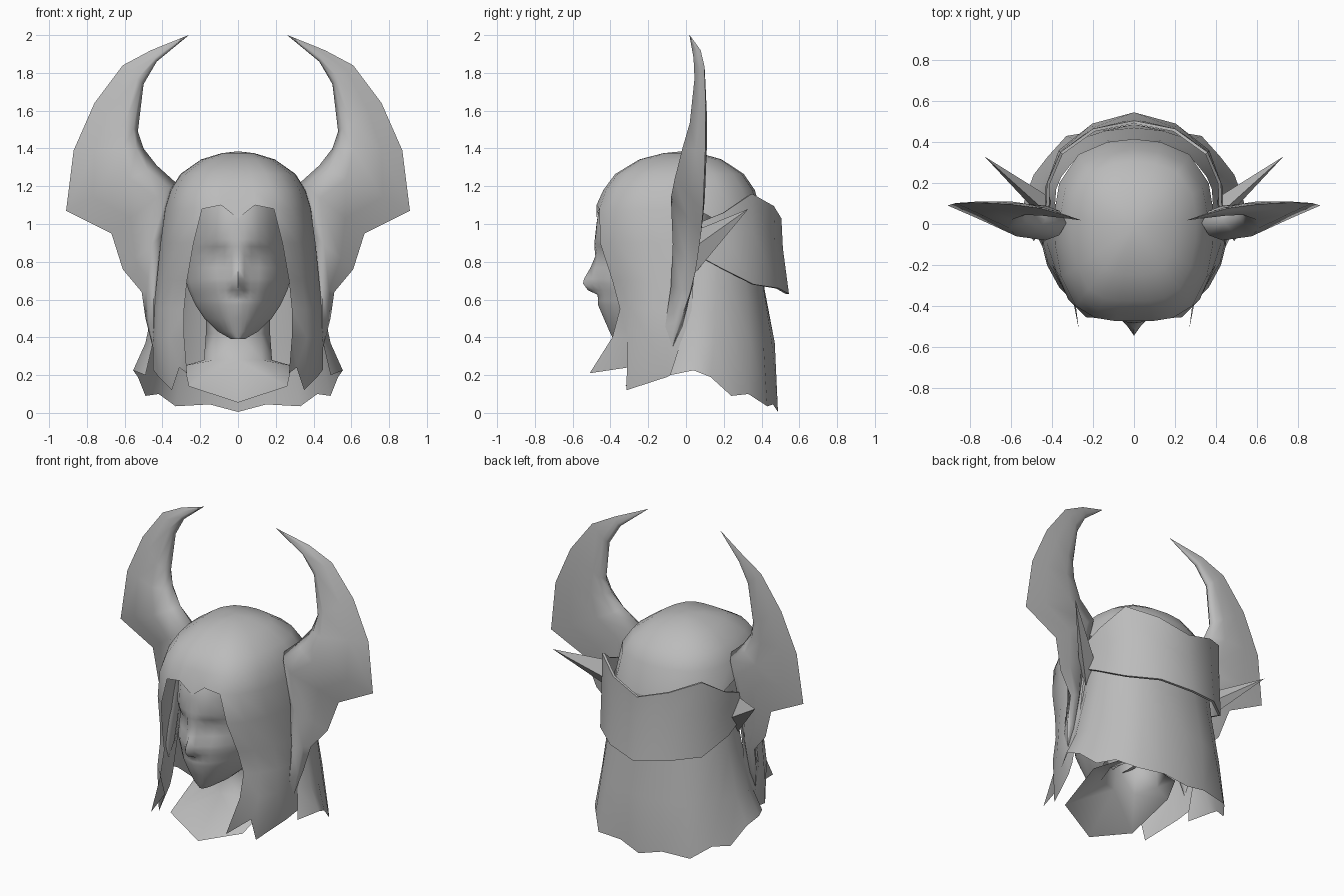
import bpy, bmesh
from mathutils import Vector

grey = bpy.data.materials.new("plain_grey")
grey.diffuse_color = (0.5, 0.5, 0.5, 1)


def loft(name, rows, closed=False, shell=True, angle=0.8, thick=0.0):
    """Skin rows of points (None = gap) for the +x half, then mirror."""
    bm = bmesh.new()
    grid = [[bm.verts.new(p) if p else None for p in r] for r in rows]
    n = len(rows[0])
    for a, b in zip(grid, grid[1:]):
        for i in range(n if closed else n - 1):
            q = [a[i], a[(i + 1) % n], b[(i + 1) % n], b[i]]
            if all(q):
                bm.faces.new(q)
    bmesh.ops.remove_doubles(bm, verts=bm.verts, dist=0.0005)
    bmesh.ops.recalc_face_normals(bm, faces=bm.faces)
    if shell:  # open shells face away from the vertical axis
        out = sum(f.normal.dot(Vector((f.calc_center_median().x, f.calc_center_median().y, 0)))
                  * f.calc_area() for f in bm.faces)
        if out < 0:
            bmesh.ops.reverse_faces(bm, faces=bm.faces)
    me = bpy.data.meshes.new(name)
    bm.to_mesh(me)
    bm.free()
    ob = bpy.data.objects.new(name, me)
    bpy.context.collection.objects.link(ob)
    me.materials.append(grey)
    m = ob.modifiers.new("mirror", 'MIRROR')
    m.use_clip = True
    if thick:
        s = ob.modifiers.new("thickness", 'SOLIDIFY')
        s.thickness = thick
    bpy.context.view_layer.objects.active = ob
    ob.select_set(True)
    bpy.ops.object.convert(target='MESH')
    bpy.ops.object.shade_smooth_by_angle(angle=angle)
    ob.select_set(False)
    return ob


# Hair cap: hairline ring scaled up to the crown, front columns continue as locks
rim = [(0, -.474, 1.03), (.09, -.474, 1.1), (.19, -.458, 1.08), (.285, -.4, 1.08),
       (.355, -.26, 1.08), (.385, -.1, 1.08), (.39, .05, 1.08), (.365, .2, 1.0),
       (.27, .34, 1.0), (.13, .4, 1.0), (0, .415, 1.0)]
rows = [[(0, -.02, 1.385)] * 11]
for s, z in ((.22, 1.375), (.5, 1.342), (.78, 1.265), (.92, 1.18)):
    rows.append([(x * s, -.02 + (y + .02) * s * (.96 if y > .1 else 1), z) for x, y, _ in rim])
rows.append(rim)
lock_rows = [
    (.9, [(.235, -.455), (.32, -.37), (.38, -.23), (.41, -.08), (.41, .05)]),
    (.7, [(.27, -.39), (.34, -.32), (.40, -.2), (.43, -.08), (.43, .04)]),
    (.55, [(.285, -.35), (.36, -.29), (.42, -.19), (.445, -.08), (.44, .03)]),
    (.4, [(.285, -.39), (.365, -.31), (.425, -.2), (.45, -.1), (.45, .01)])]
for z, pts in lock_rows:
    rows.append([None] * 2 + [(x, y, z) for x, y in pts] + [None] * 4)
rows.append([None] * 2 + [(.27, -.51, .21), (.31, -.31, .24), (.35, -.315, .12),
                          (.42, -.1, .19), (.45, -.03, .23)] + [None] * 4)
loft("hair_cap_and_locks", rows)

# Back hair: flared curtain with a ragged hem
curtain = [
    (1.0, [(.37, .05), (.385, .1), (.38, .17), (.355, .23), (.3, .3), (.23, .35), (.12, .4), (0, .41)]),
    (.66, [(.40, 0), (.43, .07), (.42, .16), (.39, .24), (.33, .32), (.25, .375), (.13, .41), (0, .415)]),
    (.37, [(.45, -.03), (.49, .05), (.47, .15), (.43, .25), (.37, .34), (.28, .41), (.14, .455), (0, .47)])]
rows = [[(x, y, z) for x, y in pts] for z, pts in curtain]
rows.append([(.49, -.085, .2), (.555, .04, .225), (.53, .13, .19), (.49, .24, .09),
             (.42, .33, .1), (.33, .43, .035), (.15, .46, .045), (0, .487, .005)])
loft("back_hair", rows)

# Head: height, half width, front y, side y, nose bump, eye socket depth
profile = [(1.15, .25, -.42, -.12, 0, 0), (1.08, .27, -.462, -.12, 0, 0),
           (1.0, .278, -.474, -.12, 0, 0),
           (.92, .28, -.48, -.12, .003, 0), (.88, .28, -.478, -.12, .007, .015),
           (.83, .28, -.465, -.12, .015, .035), (.77, .28, -.465, -.12, .04, .015),
           (.71, .276, -.47, -.12, .07, 0), (.685, .272, -.47, -.13, .075, 0),
           (.65, .262, -.465, -.14, .055, 0), (.625, .25, -.46, -.15, .008, 0),
           (.595, .237, -.458, -.16, .008, 0), (.57, .225, -.455, -.17, .01, 0),
           (.5, .178, -.43, -.2, .005, 0), (.43, .105, -.405, -.26, 0, 0),
           (.39, .035, -.385, -.33, 0, 0), (.46, .13, -.2, -.1, 0, 0)]
rows = []
for z, w, yf, ys, nose, eye in profile:
    row = []
    for f in (0, .12, .25, .4, .6, .8, .93, 1):
        y = yf + (ys - yf) * f ** 2.6
        y -= nose * {0: 1, .12: .4}.get(f, 0)
        y += eye * {.25: .8, .4: 1, .6: .6}.get(f, 0)
        row.append((w * f, y, z))
    row += [(w * .9, max(ys, .05), z), (0, max(ys, .18), z)]
    rows.append(row)
loft("head", rows, angle=1.1)

# Neck flaring into the pointed collar plate
neck = [(0, -.16), (.12, -.13), (.17, 0), (.12, .12), (0, .15)]
rows = [[(x, y, .6) for x, y in neck], [(x, y, .42) for x, y in neck],
        [(x * 1.06, y * 1.15, .28) for x, y in neck],
        [(0, -.41, .055), (.26, -.325, .14), (.285, -.03, .25), (.2, .14, .27), (0, .18, .27)]]
loft("neck_and_collar", rows, angle=1.2)

# Crown band around the back of the head: x, top y, top z, bottom y, bottom z
band = [(.43, .05, 1.0, .03, .85), (.425, .2, 1.06, .18, .77), (.36, .35, 1.16, .36, .68),
        (.2, .465, 1.095, .49, .66), (0, .505, 1.03, .545, .63)]
rows = [[(x, y, z) for x, y, z, _, _ in band],
        [(x * 1.005, y * .8 + v * .2, .6 * z + .4 * w) for x, y, z, v, w in band],
        [(x * 1.02, v, w) for x, _, _, v, w in band]]
loft("crown_band", rows, angle=.6, thick=.015)

# Horns: inner edge x z, outer edge x z, front y, back y
horn = [(.26, 2.0, .262, 2.0, .018, .02), (.43, 1.86, .46, 1.92, .04, .08),
        (.50, 1.74, .61, 1.84, .045, .1), (.53, 1.49, .76, 1.64, .02, .11),
        (.50, 1.40, .87, 1.39, -.02, .11), (.43, 1.31, .91, 1.07, -.06, .1),
        (.33, 1.22, .67, .95, -.08, .09), (.39, .95, .61, .76, -.07, .06),
        (.42, .68, .51, .64, -.08, .03), (.43, .44, .49, .5, -.11, -.02),
        (.45, .35, .452, .35, -.072, -.07)]
rows = []
for xi, zi, xo, zo, yf, yb in horn:
    def at(t, y):
        return (xi + (xo - xi) * t, y, zi + (zo - zi) * t)
    d = yb - yf
    rows.append([at(0, yf + .5 * d), at(.1, yf + .15 * d), at(.3, yf), at(.7, yf + .55 * d),
                 at(1, yb - .06 * d), at(.7, yb), at(.3, yb), at(.1, yb - .15 * d)])
loft("horns", rows, closed=True, shell=False, angle=1.4)

# Pointed ears sweeping outward and back
base = [(.40, .04, .73), (.44, .02, .86), (.43, .06, .97), (.41, .13, .86)]
tip = Vector((.73, .33, 1.08))
rows = [base, [tuple(Vector(p).lerp(tip, .5)) for p in base], [tuple(tip)] * 4]
loft("ears", rows, closed=True, shell=False, angle=.5)
